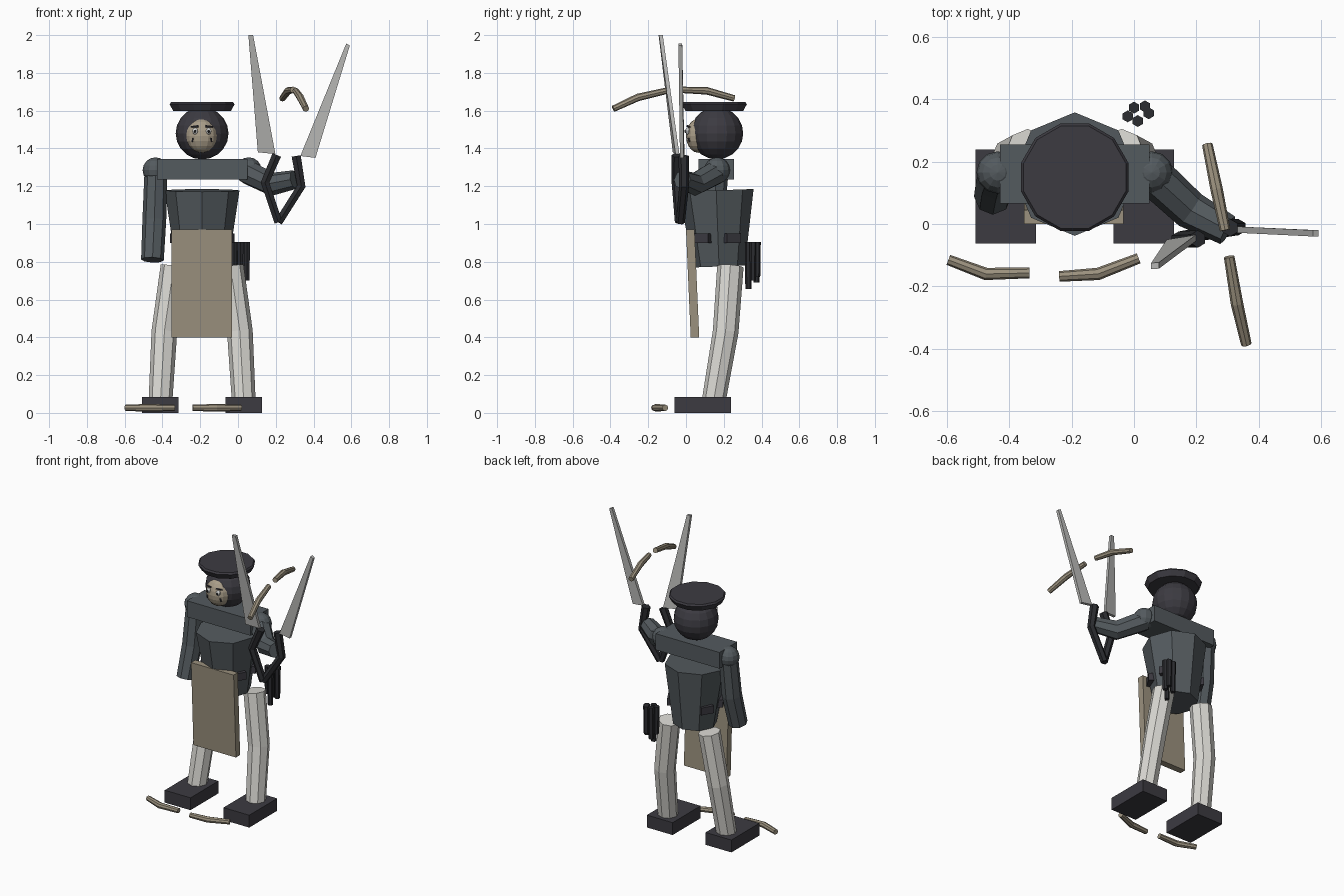
import bpy, bmesh, math
from mathutils import Vector, Matrix

if "Cube" in bpy.data.objects:
    bpy.data.objects.remove(bpy.data.objects["Cube"], do_unlink=True)


def material(name, rgb):
    m = bpy.data.materials.new(name)
    m.use_nodes = True
    m.diffuse_color = (*rgb, 1)
    m.node_tree.nodes["Principled BSDF"].inputs["Base Color"].default_value = (*rgb, 1)
    return m


CHARCOAL = material("charcoal", (0.045, 0.043, 0.053))
SLATE = material("slate grey", (0.088, 0.103, 0.113))
TAN = material("dull tan", (0.33, 0.285, 0.21))
SKIN = material("skin tan", (0.40, 0.34, 0.25))
PALE = material("pale cloth", (0.70, 0.69, 0.65))
STEEL = material("steel", (0.47, 0.47, 0.46))
IRON = material("black iron", (0.024, 0.025, 0.029))
WHITE = material("eye white", (0.75, 0.75, 0.73))


def finish(name, bm, mat):
    bmesh.ops.recalc_face_normals(bm, faces=bm.faces)
    me = bpy.data.meshes.new(name)
    bm.to_mesh(me)
    bm.free()
    me.materials.append(mat)
    ob = bpy.data.objects.new(name, me)
    bpy.context.collection.objects.link(ob)
    return ob


def box(name, centre, size, mat, turn=0):
    bm = bmesh.new()
    m = Matrix.Translation(centre) @ Matrix.Rotation(turn, 4, 'Z') @ Matrix.Diagonal((*size, 1))
    bmesh.ops.create_cube(bm, size=1, matrix=m)
    return finish(name, bm, mat)


def ball(name, centre, radii, mat, segs=16, rings=10):
    bm = bmesh.new()
    m = Matrix.Translation(centre) @ Matrix.Diagonal((*radii, 1))
    bmesh.ops.create_uvsphere(bm, u_segments=segs, v_segments=rings, radius=1, matrix=m)
    return finish(name, bm, mat)


def tube(name, points, radii, mat, sides=8, phase=0.0):
    """Capped tube with a ring at each point, mitred at the bends."""
    bm = bmesh.new()
    pts = [Vector(p) for p in points]
    whole = (pts[-1] - pts[0]).normalized()
    ref = Vector((0, 1, 0)) if abs(whole.z) > 0.7 else Vector((0, 0, 1))
    rings = []
    for i, p in enumerate(pts):
        before = (p - pts[max(i - 1, 0)]).normalized()
        after = (pts[min(i + 1, len(pts) - 1)] - p).normalized()
        t = (before + after).normalized()
        u = (ref - t * ref.dot(t)).normalized()
        v = t.cross(u)
        angles = [math.tau * k / sides + phase for k in range(sides)]
        rings.append([bm.verts.new(p + radii[i] * (math.cos(a) * u + math.sin(a) * v))
                      for a in angles])
    for a, b in zip(rings, rings[1:]):
        for k in range(sides):
            j = (k + 1) % sides
            bm.faces.new((a[k], a[j], b[j], b[k]))
    bm.faces.new(rings[0])
    bm.faces.new(rings[-1])
    return finish(name, bm, mat)


def slab(name, corners, depth, mat):
    """Flat outline thickened towards the back."""
    bm = bmesh.new()
    face = bm.faces.new([bm.verts.new(c) for c in corners])
    out = bmesh.ops.extrude_face_region(bm, geom=[face])
    moved = [g for g in out["geom"] if isinstance(g, bmesh.types.BMVert)]
    bmesh.ops.translate(bm, verts=moved, vec=(0, depth, 0))
    if face.is_valid and len(bm.faces) < len(corners) + 2:
        bm.faces.new([v for v in bm.verts if v not in moved])
    return finish(name, bm, mat)


MID = -0.19  # body centre line in x

# Torso, shoulder bar and apron
tube("torso", [(MID, 0.175, 0.775), (MID, 0.16, 1.178)], [0.137, 0.198], SLATE)
box("shoulder_bar", (MID, 0.16, 1.29), (0.48, 0.19, 0.11), SLATE)
slab("apron", [(MID - 0.163, 0, 0.97), (MID + 0.157, 0, 0.97),
               (MID + 0.157, 0.025, 0.4), (MID - 0.163, 0.025, 0.4)], 0.045, TAN)

# Belt pouches
for side in (-1, 1):
    for end in (-1, 1):
        a = math.radians(30) * end
        spot = (MID + side * 0.15 * math.cos(a), 0.167 + 0.15 * math.sin(a), 0.925)
        box("belt_pouch", spot, (0.045, 0.085, 0.05), CHARCOAL, side * a)

# Head, face and hat
ball("head", (MID, 0.163, 1.48), (0.14, 0.14, 0.138), CHARCOAL)
ball("face", (-0.193, 0.065, 1.467), (0.083, 0.065, 0.09), SKIN, 14, 10)
for side in (-1, 1):
    x = -0.191 + side * 0.036
    ball("eye", (x, 0.009, 1.492), (0.015, 0.013, 0.018), WHITE, 10, 6)
    ball("pupil", (x, -0.004, 1.49), (0.006, 0.005, 0.008), IRON, 8, 6)
    tube("brow", [(x - side * 0.016, 0.008, 1.518), (x + side * 0.022, 0.02, 1.514)],
         [0.006, 0.004], CHARCOAL, 6)
    tube("cheek_mark", [(x + side * 0.012, 0.013, 1.455), (x + side * 0.016, 0.018, 1.435)],
         [0.005, 0.004], CHARCOAL, 6)
tube("hat", [(MID, 0.15, 1.598), (MID, 0.15, 1.634), (MID, 0.15, 1.645)],
     [0.158, 0.178, 0.17], CHARCOAL, 12, math.pi / 12)

# Legs and boots
for side, label in ((-1, "right"), (1, "left")):
    tube(label + "_leg", [(MID + side * 0.15, 0.235, 0.775), (MID + side * 0.2, 0.21, 0.43),
                          (MID + side * 0.22, 0.148, 0.07)], [0.07, 0.068, 0.063], PALE)
    box(label + "_boot", (MID + side * 0.221, 0.088, 0.042), (0.194, 0.3, 0.084), CHARCOAL)

# Arms
ball("right_shoulder", (-0.437, 0.165, 1.285), (0.068,) * 3, SLATE, 12, 8)
ball("left_shoulder", (0.057, 0.165, 1.285), (0.068,) * 3, SLATE, 12, 8)
tube("right_arm", [(-0.435, 0.165, 1.28), (-0.443, 0.14, 1.02), (-0.453, 0.088, 0.81)],
     [0.06, 0.063, 0.06], SLATE)
tube("left_arm", [(0.05, 0.165, 1.275), (0.18, 0.045, 1.21), (0.3, -0.02, 1.235)],
     [0.066, 0.062, 0.05], SLATE)

# Open shears: two bent grips and two blades
tube("left_grip", [(0.205, -0.048, 1.365), (0.143, -0.05, 1.22), (0.213, -0.035, 1.01)],
     [0.028, 0.026, 0.024], IRON, 6)
tube("right_grip", [(0.308, -0.012, 1.36), (0.335, -0.01, 1.2), (0.215, -0.03, 1.01)],
     [0.028, 0.026, 0.024], IRON, 6)
slab("inner_blade", [(0.105, -0.07, 1.38), (0.198, -0.055, 1.37),
                     (0.08, -0.143, 2), (0.055, -0.145, 2)], 0.02, STEEL)
slab("outer_blade", [(0.33, -0.028, 1.36), (0.41, -0.032, 1.35),
                     (0.592, -0.04, 1.945), (0.573, -0.04, 1.955)], 0.02, STEEL)

# Curved trimmings in the air and on the ground
trimmings = [
    [(0.305, -0.105, 1.705), (0.33, -0.255, 1.67), (0.36, -0.385, 1.61)],
    [(0.292, -0.02, 1.71), (0.265, 0.11, 1.705), (0.235, 0.255, 1.665)],
    [(-0.595, -0.115, 0.027), (-0.475, -0.16, 0.027), (-0.335, -0.157, 0.027)],
    [(-0.24, -0.168, 0.027), (-0.115, -0.16, 0.027), (0.015, -0.11, 0.027)],
]
for path in trimmings:
    tube("curved_trimming", path, [0.017, 0.02, 0.017], TAN, 8)

# Bundle of tools at the left hip
for x, y, low in ((-0.02, 0.345, 0.72), (0, 0.373, 0.69), (0.035, 0.377, 0.72),
                  (0.047, 0.355, 0.7), (0.012, 0.33, 0.655)):
    tube("hip_tool", [(x, y, low), (x, y, 0.905)], [0.016, 0.019], IRON, 6)
